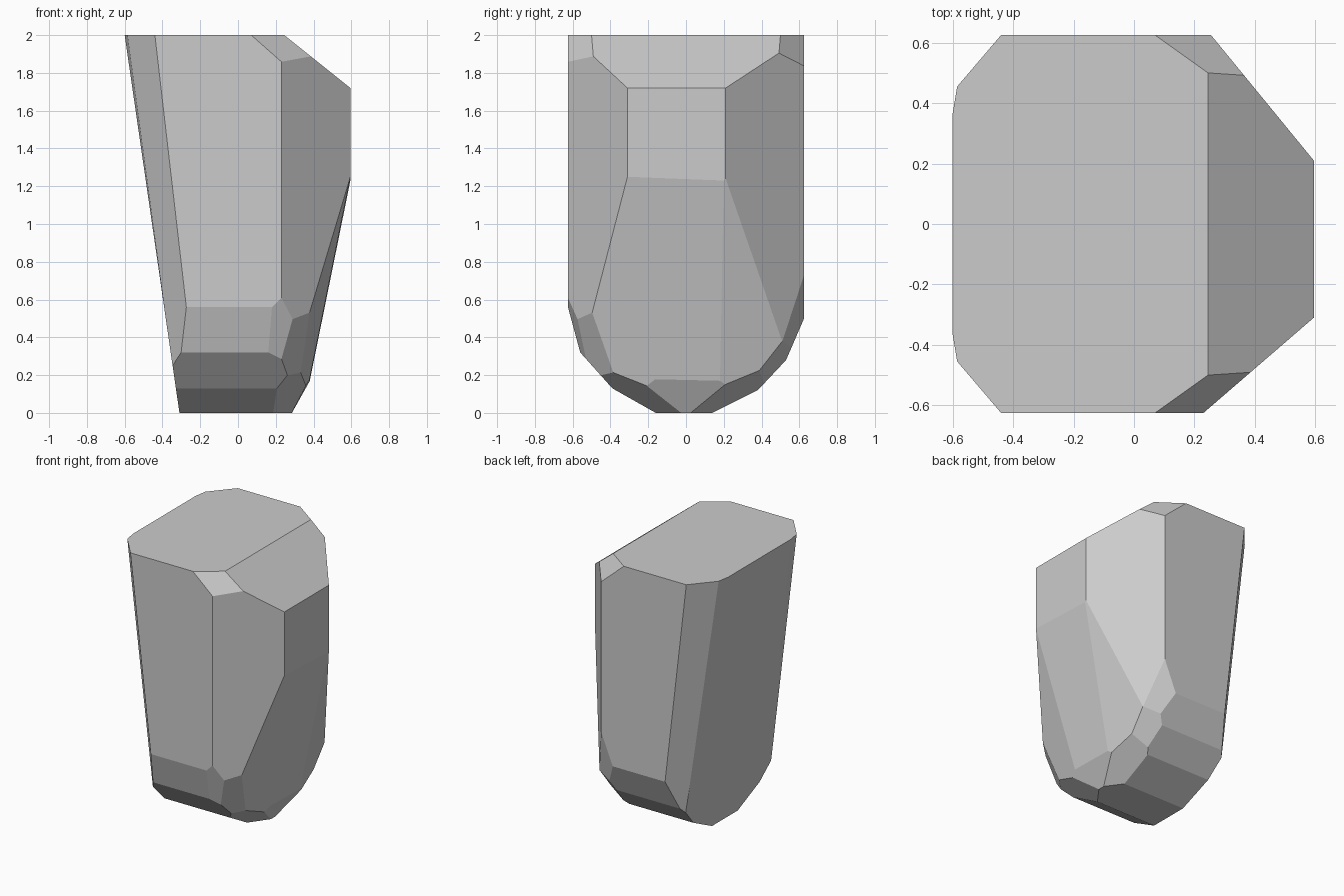
import bpy
import bmesh
from mathutils import Vector

default_cube = bpy.data.objects.get("Cube")
if default_cube:
    bpy.data.objects.remove(default_cube, do_unlink=True)

HALF_DEPTH = 0.625
TOP = 2
INSIDE = Vector((0, 0, 1))


def make_material(name, colour):
    material = bpy.data.materials.new(name)
    material.use_nodes = True
    material.diffuse_color = colour
    material.node_tree.nodes["Principled BSDF"].inputs["Base Color"].default_value = colour
    return material


def extrude_profile(bm, profile, x_start, x_end):
    """Turn a closed (y, z) outline into a solid running along x."""
    face = bm.faces.new([bm.verts.new((x_start, y, z)) for y, z in profile])
    result = bmesh.ops.extrude_face_region(bm, geom=[face])
    moved = [item for item in result["geom"] if isinstance(item, bmesh.types.BMVert)]
    bmesh.ops.translate(bm, verts=moved, vec=(x_end - x_start, 0, 0))
    bmesh.ops.recalc_face_normals(bm, faces=bm.faces[:])


def chip(bm, first, second, third):
    """Slice the stone flat along the plane through three points."""
    first, second, third = Vector(first), Vector(second), Vector(third)
    normal = (second - first).cross(third - first).normalized()
    if normal.dot(INSIDE - first) > 0:
        normal.negate()
    geometry = bm.verts[:] + bm.edges[:] + bm.faces[:]
    bmesh.ops.bisect_plane(bm, geom=geometry, dist=0.00001, plane_co=first,
                           plane_no=normal, clear_outer=True)
    rim = [edge for edge in bm.edges if edge.is_boundary]
    if rim:
        bmesh.ops.holes_fill(bm, edges=rim, sides=0)
        bmesh.ops.recalc_face_normals(bm, faces=bm.faces[:])


def chip_front_and_back(bm, *points):
    """Make the same cut on the back (+y) and the front (-y)."""
    for side in (1, -1):
        chip(bm, *[(x, y * side, z) for x, y, z in points])


def chip_upright(bm, start, end):
    """Vertical cut through two plan points."""
    chip(bm, (*start, 0), (*end, 0), (*end, TOP))


def chip_across(bm, low, high):
    """Cut running straight along y through two (x, z) points."""
    chip(bm, (low[0], 0, low[1]), (high[0], 0, high[1]), (high[0], 1, high[1]))


stone_bm = bmesh.new()

# Body: flat top and sides with a faceted round underside
underside = [(-HALF_DEPTH, 0.56), (-0.56, 0.32), (-0.39, 0.13), (-0.16, 0),
             (0.14, 0), (0.38, 0.12), (0.53, 0.28), (HALF_DEPTH, 0.5)]
extrude_profile(stone_bm, underside + [(HALF_DEPTH, TOP), (-HALF_DEPTH, TOP)], -0.6, 0.595)

# Tapered right side and sloping left shoulder
chip_across(stone_bm, (-0.31, 0), (-0.6, TOP))
chip_across(stone_bm, (0.595, 1.72), (0.245, TOP))

# Upright left corners
chip_upright(stone_bm, (0.23, -HALF_DEPTH), (0.595, -0.31))
chip_upright(stone_bm, (0.255, HALF_DEPTH), (0.595, 0.21))

# Small facets where the shoulder meets the corners
chip_front_and_back(stone_bm, (0.07, HALF_DEPTH, TOP), (0.245, 0.5, TOP),
                    (0.24, HALF_DEPTH, 1.85))

# Right corners, each with a thin second bevel
chip_front_and_back(stone_bm, (-0.585, 0.455, TOP), (-0.44, HALF_DEPTH, TOP),
                    (-0.27, HALF_DEPTH, 0.53))
chip_front_and_back(stone_bm, (-0.6, 0.365, TOP), (-0.585, 0.455, TOP),
                    (-0.35, 0.48, 0.25))

# Lower left side: middle, back and front facets
side_front = (0.595, -0.31, 1.25)
side_back = (0.595, 0.2, 1.23)
foot_front = (0.38, -0.16, 0.18)
foot_back = (0.38, 0.18, 0.17)
back_knee = (0.35, 0.51, 0.38)
front_knee = (0.38, -0.5, 0.54)
chip(stone_bm, side_front, side_back, foot_back)
chip(stone_bm, side_back, foot_back, back_knee)
chip(stone_bm, side_front, front_knee, foot_front)

# Facets around the left foot
chip(stone_bm, foot_front, foot_back, (0.285, 0, 0))
chip_front_and_back(stone_bm, (0.21, 0.385, 0.13), (0.285, 0.025, 0), (0.33, 0.38, 0.21))

# Lower front left corner
front_ridge = (0.29, -0.575, 0.5)
chip(stone_bm, front_ridge, front_knee, (0.33, -0.39, 0.22))
chip(stone_bm, front_ridge, (0.15, -0.56, 0.31), (0.19, -HALF_DEPTH, 0.57))

# Lower back left corner
chip(stone_bm, back_knee, (0.255, HALF_DEPTH, 0.73), (0.16, HALF_DEPTH, 0.5))
chip(stone_bm, back_knee, (0.34, 0.38, 0.21), (0.2, 0.53, 0.28))

# Flat shaded grey stone
bmesh.ops.recalc_face_normals(stone_bm, faces=stone_bm.faces[:])
mesh = bpy.data.meshes.new("stone")
stone_bm.to_mesh(mesh)
stone_bm.free()
mesh.materials.append(make_material("stone_grey", (0.6, 0.6, 0.6, 1)))
stone = bpy.data.objects.new("stone", mesh)
bpy.context.collection.objects.link(stone)
